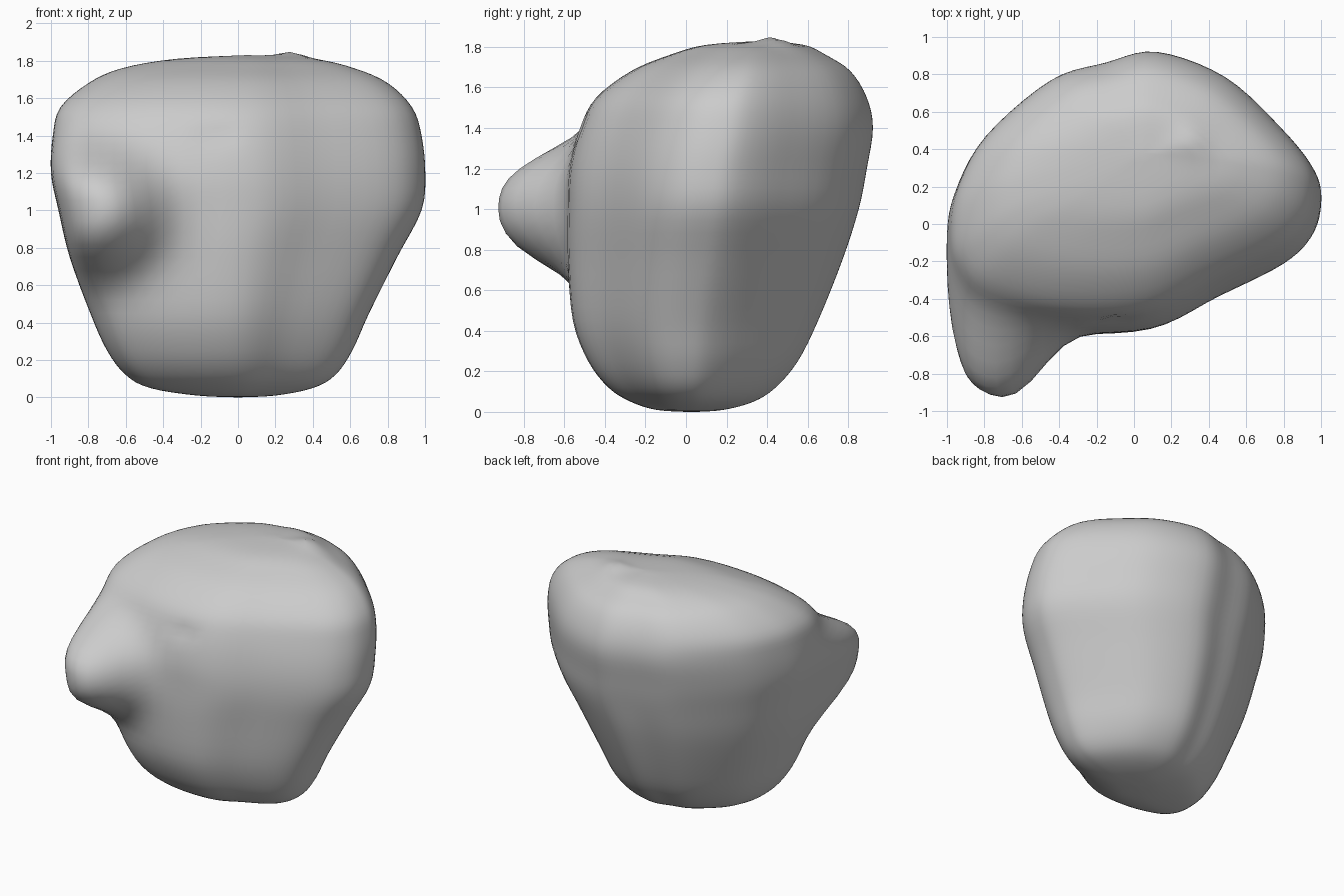
import bpy, bmesh, math
from mathutils import Vector

cube = bpy.data.objects.get("Cube")
if cube:
    bpy.data.objects.remove(cube, do_unlink=True)

# Plan outline of the boulder at its widest, without the snout
OUTLINE = [(1, .12), (.97, .28), (.8, .5), (.5, .78), (.13, .92), (-.15, .86),
           (-.45, .76), (-.8, .45), (-.96, .15), (-1, -.1), (-.96, -.3),
           (-.8, -.46), (-.4, -.57), (.08, -.56), (.45, -.38), (.8, -.2), (.95, -.05)]
# Height, then left, right, front and back limits of each level
LEVELS = [(0, 0, 0, .03, .03), (.01, -.22, .2, -.14, .18), (.05, -.47, .4, -.27, .33),
          (.12, -.6, .52, -.38, .44), (.25, -.7, .61, -.48, .55),
          (.45, -.79, .7, -.555, .65), (.75, -.9, .85, -.58, .77),
          (1, -.96, .98, -.58, .85), (1.2, -1, 1, -.57, .89),
          (1.4, -.99, .98, -.52, .92), (1.55, -.95, .93, -.44, .89),
          (1.68, -.8, .8, -.27, .81), (1.76, -.62, .62, -.08, .69),
          (1.81, -.33, .4, .1, .58), (1.83, .05, .05, .38, .38)]


def spline(points, steps, closed):
    """Smooth curve through points of any dimension."""
    n = len(points)
    pick = (lambda i: points[i % n]) if closed else (lambda i: points[min(max(i, 0), n - 1)])
    out = []
    for i in range(n if closed else n - 1):
        for s in range(steps):
            t = s / steps
            out.append([b + t * (c - a) / 2 + t * t * (a - 2.5 * b + 2 * c - d / 2)
                        + t ** 3 * (1.5 * (b - c) + (d - a) / 2)
                        for a, b, c, d in zip(*(pick(i + k) for k in (-1, 0, 1, 2)))])
    if not closed:
        out.append(list(points[-1]))
    return out


def push(bm, centre, radius, offset):
    """Pull or dent the surface softly around a point."""
    for v in bm.verts:
        v.co += Vector(offset) * math.exp(-((v.co - Vector(centre)).length / radius) ** 2)


# Body: the outline fitted into each level's limits
bm = bmesh.new()
ring = spline(OUTLINE, 5, True)
rows = []
for z, x0, x1, y0, y1 in spline(LEVELS, 4, False):
    rows.append([bm.verts.new(((x0 + x1) / 2 + (x1 - x0) / 2 * x,
                               (y0 + y1) / 2 + (y1 - y0) / 2 * (y - .17) / .75,
                               max(z, 0))) for x, y in ring])
for low, high in zip(rows, rows[1:]):
    for i in range(len(ring)):
        j = (i + 1) % len(ring)
        bm.faces.new((low[i], low[j], high[j], high[i]))
bmesh.ops.remove_doubles(bm, verts=bm.verts, dist=.0005)

# Snout: drawn forward from the front right corner
for v in bm.verts:
    x, y, z = v.co
    reach = math.hypot((x + .83) / 1.15, z - 1) / .33
    side = min(max((.05 - y) / .45, 0), 1)
    v.co.y -= .45 * math.exp(-reach ** 3) * side * side * (3 - 2 * side)

# Small knob on top and nick in the front
push(bm, (.29, .43, 1.82), .09, (0, 0, .03))
push(bm, (-.1, -.52, 1.4), .06, (0, .025, 0))

bmesh.ops.recalc_face_normals(bm, faces=bm.faces)
mesh = bpy.data.meshes.new("boulder")
bm.to_mesh(mesh)
bm.free()
boulder = bpy.data.objects.new("boulder", mesh)
bpy.context.collection.objects.link(boulder)

# Stone colour
stone = bpy.data.materials.new("grey_stone")
stone.use_nodes = True
stone.diffuse_color = (.6, .6, .6, 1)
bsdf = next(n for n in stone.node_tree.nodes if n.type == "BSDF_PRINCIPLED")
bsdf.inputs["Base Color"].default_value = (.6, .6, .6, 1)
mesh.materials.append(stone)
mesh.shade_smooth()
